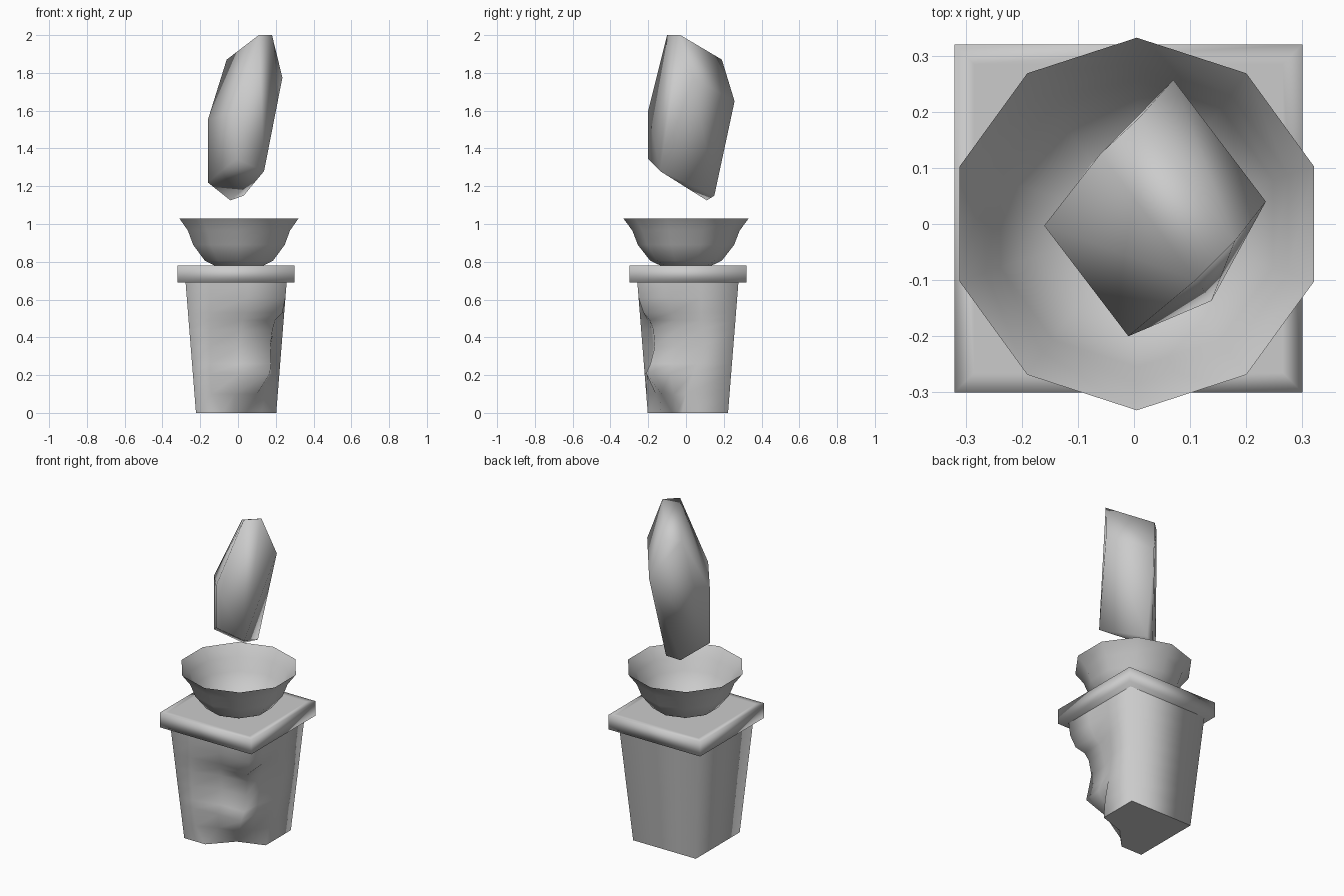
import bpy, bmesh, math
from mathutils import Vector

if "Cube" in bpy.data.objects:
    bpy.data.objects.remove(bpy.data.objects["Cube"])

CX, CY = -0.01, 0.01


def finish(bm, name, flat_ends=False):
    bmesh.ops.recalc_face_normals(bm, faces=bm.faces[:])
    for f in bm.faces:
        f.smooth = True
    if flat_ends:
        for e in bm.edges:
            ups = [abs(f.normal.z) > 0.95 for f in e.link_faces]
            if len(ups) == 2 and ups[0] != ups[1]:
                e.smooth = False
    me = bpy.data.meshes.new(name)
    bm.to_mesh(me)
    bm.free()
    ob = bpy.data.objects.new(name, me)
    bpy.context.collection.objects.link(ob)
    return ob


def loft(rings, cap_top=True):
    bm = bmesh.new()
    vs = [[bm.verts.new(p) for p in r] for r in rings]
    n = len(rings[0])
    for a, b in zip(vs, vs[1:]):
        for i in range(n):
            j = (i + 1) % n
            bm.faces.new((a[i], a[j], b[j], b[i]))
    bm.faces.new(vs[0][::-1])
    if cap_top:
        bm.faces.new(vs[-1])
    return bm


# Tapered pedestal with a broken front right corner
# z, front break start x, right break end y, corner loss x, corner loss y, hollow
breaks = [
    (0.00, -0.08, -0.02, 0.160, 0.130, 0.00),
    (0.10, -0.14, 0.00, 0.110, 0.080, 0.01),
    (0.21, -0.15, 0.04, 0.050, 0.008, 0.01),
    (0.26, -0.15, 0.06, 0.050, 0.035, 0.02),
    (0.35, -0.15, 0.08, 0.060, 0.065, 0.025),
    (0.44, -0.15, 0.08, 0.055, 0.065, 0.02),
    (0.49, -0.15, 0.08, 0.045, 0.050, 0.015),
    (0.53, -0.15, 0.08, 0.010, 0.020, 0.015),
    (0.61, -0.15, 0.08, 0.000, 0.000, 0.00),
    (0.69, -0.15, 0.08, 0.000, 0.000, 0.00),
]
rings = []
for z, px, qy, dx, dy, w in breaks:
    h = 0.2125 + 0.055 * z / 0.69
    l, r, f, b = CX - h, CX + h, CY - h, CY + h
    mx, my = r - dx, f + dy
    rings.append([(l, f, z), (px, f, z),
                  ((px + mx) / 2, (f + my) / 2 + w, z), (mx, my, z),
                  ((r + mx) / 2 - w, (qy + my) / 2, z), (r, qy, z),
                  (r, b, z), (l, b, z)])
finish(loft(rings), "pedestal", flat_ends=True)


# Square slab on top, with an inset loop
def square(h, z):
    return [(CX + sx * h, CY + sy * h, z)
            for sx, sy in ((-1, -1), (1, -1), (1, 1), (-1, 1))]


finish(loft([square(0.31, 0.69), square(0.31, 0.78), square(0.275, 0.78)]), "slab")

# Open ten sided bowl
profile = [(0.135, 0.78), (0.19, 0.806), (0.255, 0.89), (0.284, 0.965), (0.332, 1.03)]
rings = [[(0.005 + rad * math.cos(math.radians(90 + 36 * i)),
           rad * math.sin(math.radians(90 + 36 * i)), z) for i in range(10)]
         for rad, z in profile]
finish(loft(rings, cap_top=False), "bowl", flat_ends=True)

# Floating crystal, hull of its corners
corners = [
    (0.11, -0.10, 2.0), (0.18, -0.03, 2.0),
    (-0.06, 0.125, 1.87), (0.01, 0.19, 1.87),
    (0.235, 0.04, 1.775), (0.07, 0.257, 1.65),
    (-0.01, -0.20, 1.60), (-0.16, -0.003, 1.55),
    (-0.01, -0.20, 1.345), (0.138, -0.137, 1.28),
    (-0.16, -0.003, 1.22), (0.03, 0.15, 1.15), (-0.04, 0.11, 1.125),
]
bm = bmesh.new()
for c in corners:
    bm.verts.new(Vector(c))
bmesh.ops.convex_hull(bm, input=bm.verts[:])
finish(bm, "crystal")
